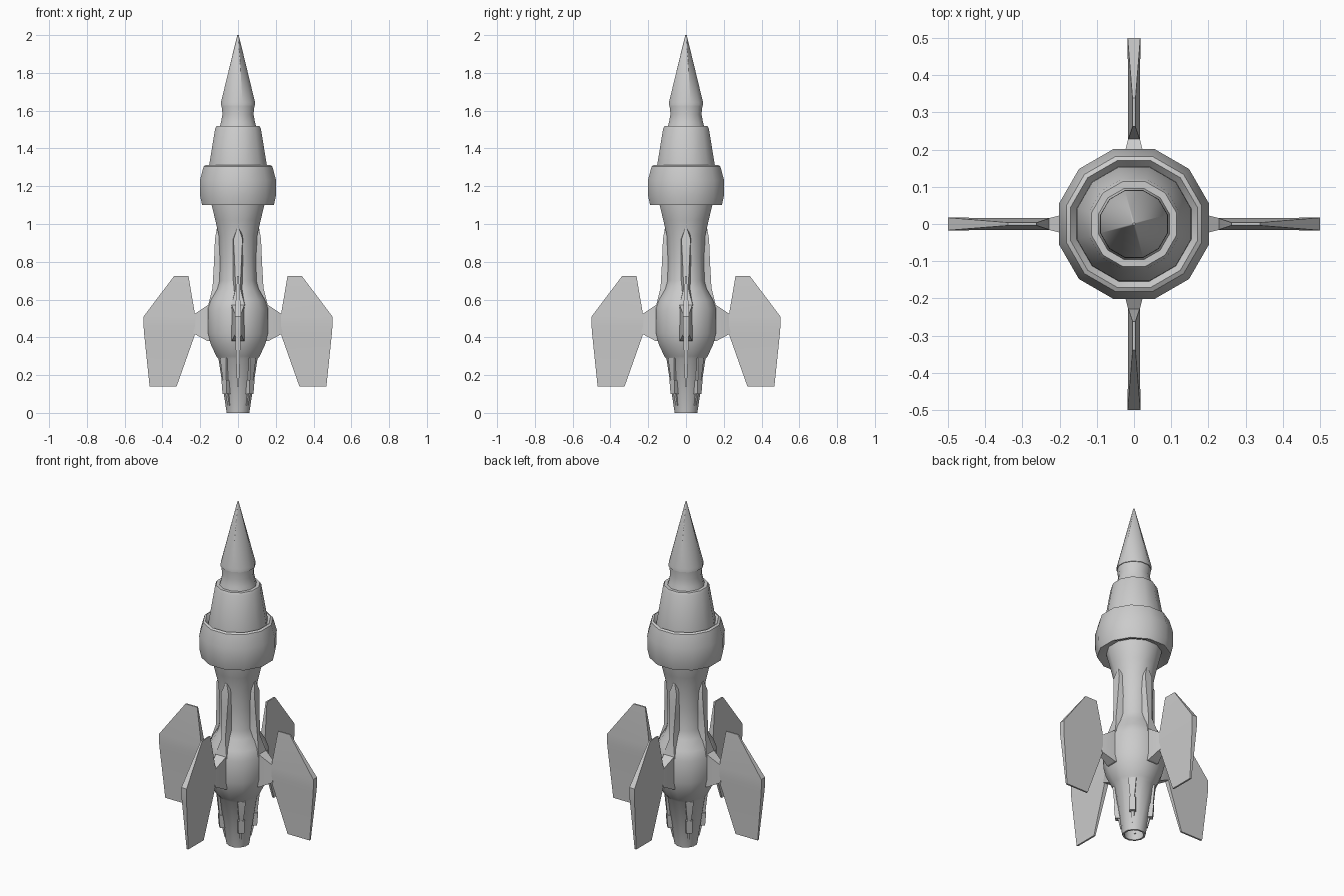
import bpy, bmesh, math
from mathutils import Vector, Matrix

if "Cube" in bpy.data.objects:
    bpy.data.objects.remove(bpy.data.objects["Cube"])

K = 1 / math.cos(math.radians(15))   # half-width to corner radius of a 12-gon


def finish(bm, name, angle=35):
    bmesh.ops.recalc_face_normals(bm, faces=bm.faces)
    me = bpy.data.meshes.new(name)
    bm.to_mesh(me)
    bm.free()
    ob = bpy.data.objects.new(name, me)
    bpy.context.collection.objects.link(ob)
    bpy.ops.object.select_all(action='DESELECT')
    ob.select_set(True)
    bpy.context.view_layer.objects.active = ob
    bpy.ops.object.shade_smooth_by_angle(angle=math.radians(angle))
    return ob


def skin(bm, rings, caps=True):
    """Join equal-sized rings of points with quads."""
    vs = [[bm.verts.new(p) for p in ring] for ring in rings]
    n = len(vs[0])
    for a, b in zip(vs, vs[1:]):
        for i in range(n):
            j = (i + 1) % n
            bm.faces.new((a[i], a[j], b[j], b[i]))
    if caps:
        bm.faces.new(vs[0])
        bm.faces.new(vs[-1])


def ring12(w, z):
    return [Vector((w * K * math.cos(math.radians(15 + 30 * i)),
                    w * K * math.sin(math.radians(15 + 30 * i)), z)) for i in range(12)]


def lathe(name, profile, caps=True):
    bm = bmesh.new()
    skin(bm, [ring12(w, z) for w, z in profile], caps)
    return finish(bm, name)


def slab(z, x0, x1, t0, t1):
    """Horizontal section from x0 to x1 with half thickness t0, t1."""
    return [(x0, -t0, z), (x1, -t1, z), (x1, t1, z), (x0, t0, z)]


def plate(x, z0, z1, t):
    """Vertical section facing outward at x."""
    return [(x, -t, z0), (x, t, z0), (x, t, z1), (x, -t, z1)]


def four(name, sections, start=0):
    """Skin the sections and repeat them four times around z."""
    bm = bmesh.new()
    for k in range(4):
        rot = Matrix.Rotation(math.radians(start + 90 * k), 3, 'Z')
        skin(bm, [[rot @ Vector(p) for p in s] for s in sections])
    return finish(bm, name, 20)


# fuselage with a hollow nozzle at the bottom
lathe("fuselage", [(0.02, 0.16), (0.065, 0.15), (0.05, 0.0), (0.06, 0.0), (0.103, 0.285),
                   (0.115, 0.30), (0.145, 0.365), (0.158, 0.42), (0.16, 0.55),
                   (0.142, 0.60), (0.11, 0.655), (0.097, 0.70), (0.096, 0.82),
                   (0.102, 0.94), (0.12, 1.02), (0.142, 1.11), (0.142, 1.16)])

# thick collar
lathe("collar", [(0.13, 1.125), (0.18, 1.10), (0.19, 1.10), (0.20, 1.145), (0.202, 1.23),
                 (0.182, 1.305), (0.17, 1.312), (0.148, 1.285)])

# upper stage and neck
lathe("upper_stage", [(0.155, 1.27), (0.153, 1.31), (0.121, 1.505), (0.114, 1.518), (0.096, 1.518),
                      (0.09, 1.54), (0.082, 1.58), (0.087, 1.625), (0.087, 1.64)])

# nose cone changing from twelve sides to a four-sided spike
bm = bmesh.new()
pts = ring12(0.091, 1.627) + ring12(0.090, 1.645)
for ang in (75, 165, 255, 345):
    a = math.radians(ang)
    pts.append(Vector((0.046 * math.cos(a), 0.046 * math.sin(a), 1.80)))
    pts.append(Vector((0.004 * math.cos(a), 0.004 * math.sin(a), 2.0)))
for p in pts:
    bm.verts.new(p)
bmesh.ops.convex_hull(bm, input=bm.verts)
finish(bm, "nose_cone", 30)

# fins, thickest along the middle band
four("fins", [slab(0.14, 0.325, 0.468, 0.005, 0.005), slab(0.42, 0.226, 0.497, 0.013, 0.015),
              slab(0.46, 0.226, 0.50, 0.016, 0.017), slab(0.51, 0.226, 0.50, 0.016, 0.017),
              slab(0.725, 0.262, 0.338, 0.004, 0.004)])

# struts holding the fins
four("fin_struts", [plate(0.13, 0.38, 0.57, 0.035), plate(0.16, 0.38, 0.57, 0.033),
                    plate(0.235, 0.42, 0.52, 0.014)])

# long strakes along the waist
four("strakes", [slab(0.56, 0.08, 0.16, 0.04, 0.038), slab(0.66, 0.08, 0.135, 0.03, 0.012),
                 slab(0.80, 0.08, 0.127, 0.03, 0.018), slab(0.92, 0.08, 0.122, 0.028, 0.024),
                 slab(0.975, 0.08, 0.112, 0.02, 0.005)])

# small pods and ribs around the nozzle
four("nozzle_pods", [slab(0.10, 0.05, 0.100, 0.016, 0.016), slab(0.175, 0.05, 0.106, 0.018, 0.018)], 45)
four("nozzle_ribs", [slab(0.04, 0.05, 0.072, 0.006, 0.006), slab(0.18, 0.06, 0.103, 0.012, 0.012),
                     slab(0.29, 0.07, 0.113, 0.022, 0.022)], 45)
